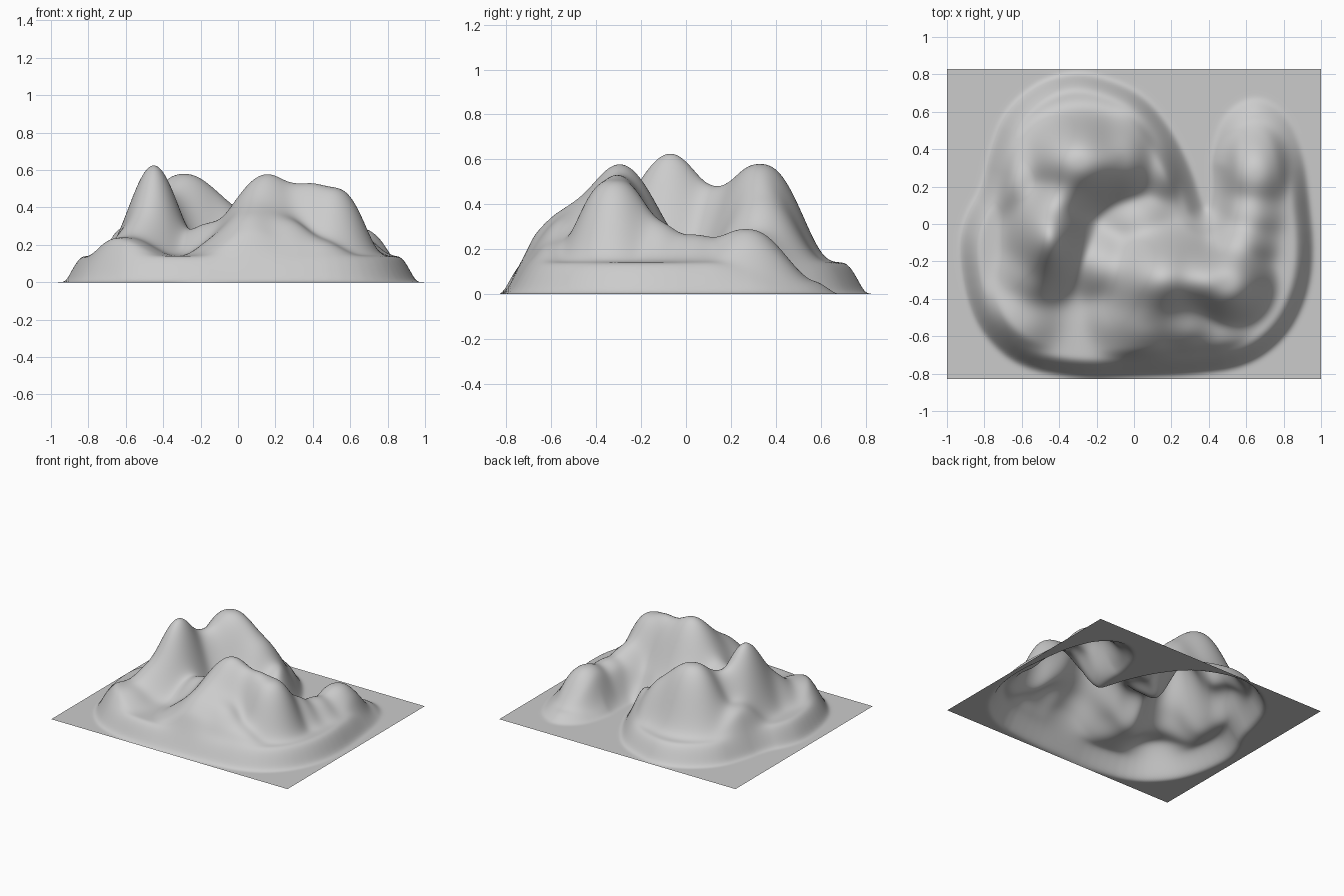
import bpy, math

if "Cube" in bpy.data.objects:
    bpy.data.objects.remove(bpy.data.objects["Cube"])

NX, NY, HX, HY, P = 180, 150, 1.0, 0.83, 4
LEDGE = 0.14

# Foot line of the mountain, with the notch between the two back lobes
foot = [(-.94, -.12), (-.9, -.4), (-.81, -.6), (-.62, -.77), (-.3, -.83), (0, -.82),
        (.3, -.81), (.6, -.77), (.81, -.62), (.93, -.4), (.97, -.15), (.94, .15),
        (.91, .4), (.82, .6), (.65, .7), (.48, .6), (.41, .4), (.41, .2), (.39, .06),
        (.36, .15), (.31, .3), (.21, .5), (.07, .68), (-.1, .77), (-.3, .82), (-.5, .77),
        (-.69, .61), (-.77, .4), (-.81, .2), (-.9, .05)]

# Summits and spurs: x, y, height, x radius, y radius, falloff power
summits = [
    [-.45, -.07, .63, .20, .28, 2.0],    # left peak
    [-.29, .33, .58, .29, .25, 2.5],     # back peak
    [.16, -.29, .58, .32, .26, 2.0],     # centre right peak
    [.50, -.32, .51, .23, .22, 2.8],     # right shoulder
    [.65, .27, .29, .20, .23, 2.4],      # back right hill
    [-.61, -.50, .24, .26, .27, 2.4],    # front left hill
    [-.60, .22, .30, .16, .26, 2.2],     # left flank
    [.15, .30, .265, .17, .22, 2.2],     # back ridge end
]
# Slopes and saddles that tie the summits together
saddles = [
    [-.06, .34, .44, .20, .23, 2.4],
    [-.38, .14, .48, .20, .16, 2.2],
    [-.17, -.22, .315, .20, .22, 2.2],
    [.35, -.30, .53, .16, .20, 2.2],
    [.57, -.12, .33, .20, .16, 2.2],
    [.62, .04, .265, .20, .18, 2.2],
    [-.53, -.28, .37, .20, .20, 2.2],
    [.02, .02, .24, .24, .20, 2.2],
    [-.12, -.50, .26, .18, .22, 2.2],
    [.08, -.41, .48, .24, .20, 2.2],
    [.07, -.53, .39, .25, .20, 2.2],
    [.06, -.65, .29, .28, .17, 2.2],
    [.27, -.54, .34, .20, .18, 2.2],
    [.43, -.58, .24, .22, .16, 2.2],
]
hills = summits + saddles


def chaikin(pts):
    out = []
    for (ax, ay), (bx, by) in zip(pts, pts[1:] + pts[:1]):
        out += [(ax * .75 + bx * .25, ay * .75 + by * .25),
                (ax * .25 + bx * .75, ay * .25 + by * .75)]
    return out


foot = chaikin(chaikin(foot))
edges = list(zip(foot, foot[1:] + foot[:1]))


def inside_distance(x, y):
    inside, best = False, 9.0
    for (ax, ay), (bx, by) in edges:
        dx, dy = bx - ax, by - ay
        t = max(0, min(1, ((x - ax) * dx + (y - ay) * dy) / (dx * dx + dy * dy)))
        best = min(best, (ax + t * dx - x) ** 2 + (ay + t * dy - y) ** 2)
        if (ay > y) != (by > y) and x < ax + (y - ay) * dx / dy:
            inside = not inside
    return math.sqrt(best) if inside else 0.0


def smooth(t):
    t = max(0, min(1, t))
    return t * t * (3 - 2 * t)


def height(x, y):
    d = inside_distance(x, y)
    if d <= 0:
        return 0.0
    # The ledge fades out around the back right hill and the notch
    fade = smooth((x - .36) / .06) * smooth((y - .1) / .4) * .6
    notch = .6 * math.exp(-((x - .42) / .13) ** 2 - ((y - .15) / .25) ** 2)
    ledge = LEDGE * (1 - max(fade, notch))
    total = (ledge * smooth((d + .012) / .115)) ** P
    mask = smooth(d / .15)
    for cx, cy, h, rx, ry, k in hills:
        r = math.hypot((x - cx) / rx, (y - cy) / ry)
        total += (h * mask * math.exp(-r ** k)) ** P
    return total ** (1 / P) * smooth(d / .03)


# Balance overlapping hills so each one reaches its own height
targets = [h[2] for h in hills]
for _ in range(10):
    now = [height(h[0], h[1]) for h in hills]
    for hill, want, got in zip(hills, targets, now):
        hill[2] *= min(1.15, max(.8, want / got))

# Terrain sheet, open underneath
verts = []
for j in range(NY + 1):
    for i in range(NX + 1):
        x, y = -HX + 2 * HX * i / NX, -HY + 2 * HY * j / NY
        verts.append((x, y, height(x, y)))
W = NX + 1
faces = [(j * W + i, j * W + i + 1, (j + 1) * W + i + 1, (j + 1) * W + i)
         for j in range(NY) for i in range(NX)]
mesh = bpy.data.meshes.new("mountain_terrain")
mesh.from_pydata(verts, [], faces)
for p in mesh.polygons:
    p.use_smooth = True
terrain = bpy.data.objects.new("mountain_terrain", mesh)
bpy.context.collection.objects.link(terrain)

# Soften creases where hills meet, without shrinking the sheet outline
grp = terrain.vertex_groups.new(name="inner")
grp.add([j * W + i for j in range(1, NY) for i in range(1, NX)], 1.0, 'ADD')
mod = terrain.modifiers.new("soften", 'SMOOTH')
mod.factor, mod.iterations, mod.vertex_group = 0.5, 14, "inner"
